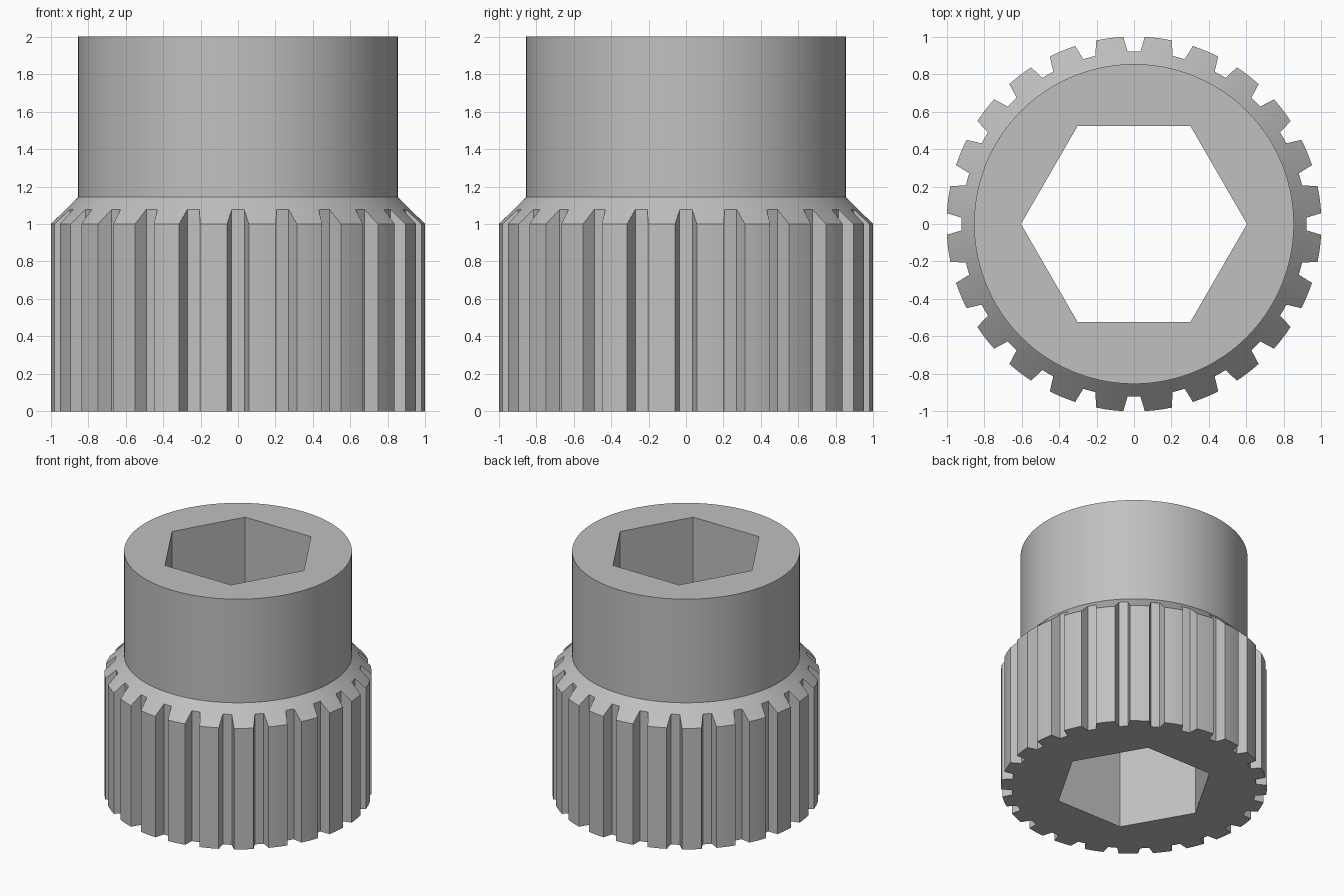
import bpy, bmesh, math

if "Cube" in bpy.data.objects:
    bpy.data.objects.remove(bpy.data.objects["Cube"])

TEETH = 24
PITCH = 2 * math.pi / TEETH
TIP_R, ROOT_R, COLLAR_R, HEX_R = 1.0, 0.92, 0.853, 0.603
SHOULDER_Z, COLLAR_Z, TOP_Z = 1.0, 1.143, 2.0
ROOT_HALF, TIP_HALF = math.radians(2.1), math.radians(3.3)
ARC_STEPS = 6


def cone_z(r):
    """Height of the sloped shoulder at radius r."""
    return SHOULDER_Z + (TIP_R - r) * (COLLAR_Z - SHOULDER_Z) / (TIP_R - COLLAR_R)


def hex_r(a):
    """Radius of the hexagonal bore at angle a, corners on the x axis."""
    s = a % (math.pi / 3) - math.pi / 6
    return HEX_R * math.cos(math.pi / 6) / math.cos(s)


# Spline outline: groove floor, then tooth tip arc, once per tooth
outline = []
for i in range(TEETH):
    a = i * PITCH
    outline += [(a - ROOT_HALF, ROOT_R), (a, ROOT_R), (a + ROOT_HALF, ROOT_R)]
    for k in range(ARC_STEPS + 1):
        t = TIP_HALF + (PITCH - 2 * TIP_HALF) * k / ARC_STEPS
        outline.append((a + t, TIP_R))

# Each outline point carries a closed section: teeth, shoulder, collar, bore
bm = bmesh.new()
columns = []
for a, r in outline:
    h = hex_r(a)
    section = [(r, 0), (r, cone_z(r)), (COLLAR_R, COLLAR_Z),
               (COLLAR_R, TOP_Z), (h, TOP_Z), (h, 0)]
    columns.append([bm.verts.new((q * math.cos(a), q * math.sin(a), z))
                    for q, z in section])
for i, c in enumerate(columns):
    d = columns[(i + 1) % len(columns)]
    for j in range(6):
        k = (j + 1) % 6
        bm.faces.new((c[j], d[j], d[k], c[k]))
bmesh.ops.recalc_face_normals(bm, faces=bm.faces)

mesh = bpy.data.meshes.new("splined_hex_sleeve")
bm.to_mesh(mesh)
bm.free()
sleeve = bpy.data.objects.new("splined_hex_sleeve", mesh)
bpy.context.collection.objects.link(sleeve)

# Plain grey metal
grey = bpy.data.materials.new("grey_metal")
grey.diffuse_color = (0.53, 0.53, 0.53, 1)
grey.use_nodes = True
grey.node_tree.nodes["Principled BSDF"].inputs["Base Color"].default_value = grey.diffuse_color
mesh.materials.append(grey)

# Smooth round walls, crisp edges
bpy.context.view_layer.objects.active = sleeve
sleeve.select_set(True)
bpy.ops.object.shade_smooth_by_angle(angle=math.radians(25))
